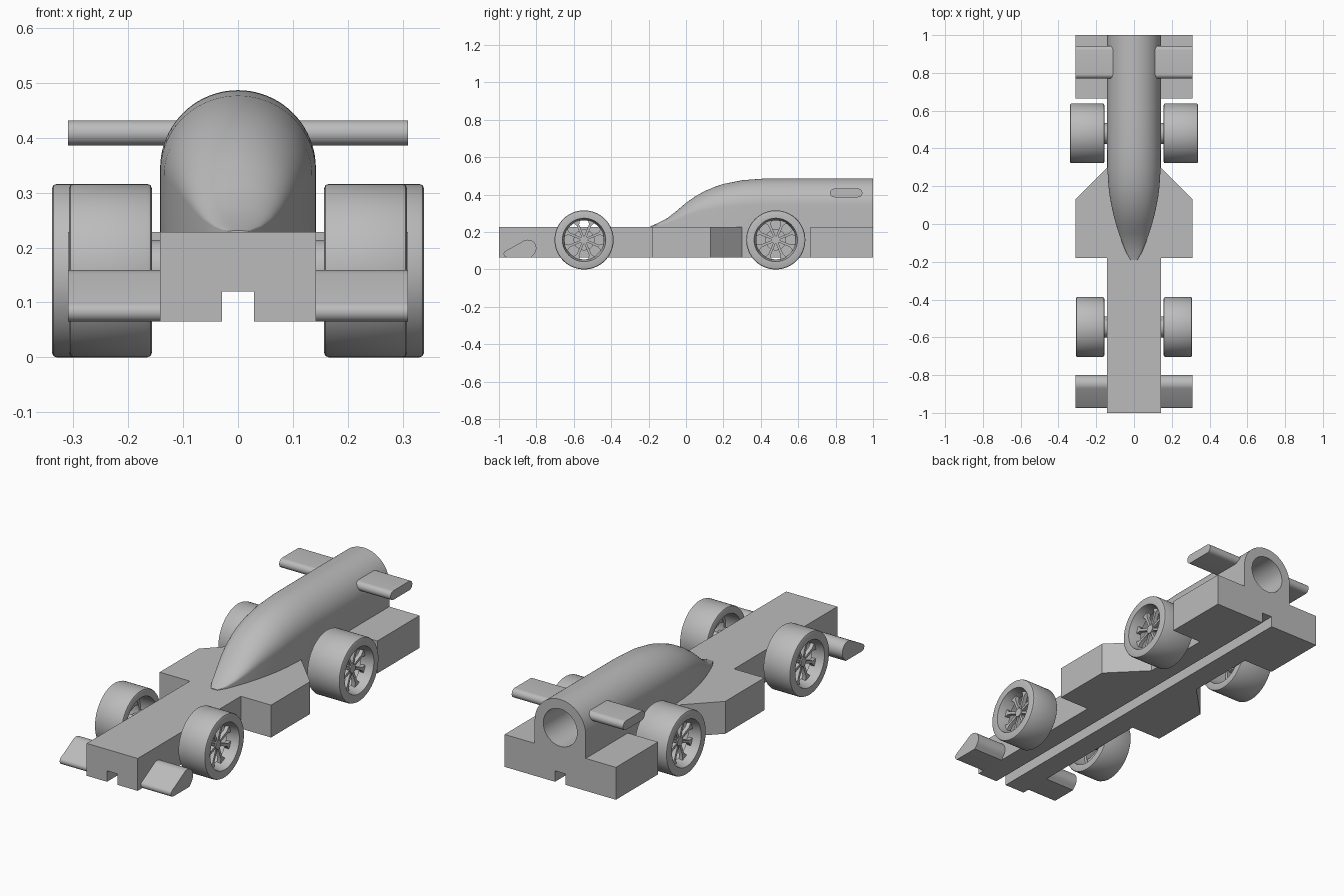
import bpy, bmesh
from math import sin, cos, pi, radians
from mathutils import Matrix, Vector

old = bpy.data.objects.get("Cube")
if old:
    bpy.data.objects.remove(old)

grey = bpy.data.materials.new("plain grey")
grey.use_nodes = True
grey.diffuse_color = (0.5, 0.5, 0.5, 1)
grey.node_tree.nodes["Principled BSDF"].inputs["Base Color"].default_value = (0.5, 0.5, 0.5, 1)

BOTTOM, DECK = 0.065, 0.228
HALF, WIDE = 0.142, 0.31
WHEEL_R = 0.158
BORE_Z = 0.345


def finish(name, bm, smooth=False):
    bmesh.ops.recalc_face_normals(bm, faces=bm.faces[:])
    mesh = bpy.data.meshes.new(name)
    bm.to_mesh(mesh)
    bm.free()
    mesh.materials.append(grey)
    ob = bpy.data.objects.new(name, mesh)
    bpy.context.collection.objects.link(ob)
    if smooth:
        smooth_object(ob)
    return ob


def activate(ob):
    bpy.ops.object.select_all(action='DESELECT')
    ob.select_set(True)
    bpy.context.view_layer.objects.active = ob


def smooth_object(ob):
    activate(ob)
    bpy.ops.object.shade_smooth_by_angle(angle=radians(30))


def prism(bm, points, offset):
    """Extrude a closed outline of 3D points along an offset."""
    face = bm.faces.new([bm.verts.new(p) for p in points])
    top = bmesh.ops.extrude_face_region(bm, geom=[face])["geom"]
    bmesh.ops.translate(bm, vec=offset, verts=[v for v in top if isinstance(v, bmesh.types.BMVert)])


def loft(bm, rings, cap=True, closed=False):
    """Skin a list of equal closed rings."""
    rows = [[bm.verts.new(p) for p in ring] for ring in rings]
    pairs = list(zip(rows, rows[1:]))
    if closed:
        pairs.append((rows[-1], rows[0]))
    for a, b in pairs:
        for i in range(len(a)):
            j = (i + 1) % len(a)
            bm.faces.new((a[i], a[j], b[j], b[i]))
    if cap:
        bm.faces.new(rows[0])
        bm.faces.new(rows[-1])


def circle_x(x, r, y, z, n=64):
    return [(x, y + r * cos(2 * pi * i / n), z + r * sin(2 * pi * i / n)) for i in range(n)]


def cut(ob, cutter):
    cutter.hide_render = True
    mod = ob.modifiers.new("cut", 'BOOLEAN')
    mod.operation = 'DIFFERENCE'
    mod.solver = 'EXACT'
    mod.object = cutter
    activate(ob)
    bpy.ops.object.modifier_apply(modifier=mod.name)
    bpy.data.objects.remove(cutter)


# Chassis plank with side pods and a slot along the underside
half_plan = [(HALF, -1), (HALF, -0.18), (WIDE, -0.18), (WIDE, 0.13),
             (HALF, 0.30), (HALF, 0.665), (WIDE, 0.665), (WIDE, 1)]
plan = half_plan + [(-x, y) for x, y in reversed(half_plan)]
bm = bmesh.new()
prism(bm, [(x, y, BOTTOM) for x, y in plan], (0, 0, DECK - BOTTOM))
chassis = finish("chassis", bm)
bm = bmesh.new()
bmesh.ops.create_cube(bm, size=1, matrix=Matrix.Translation((0, 0, 0.07)) @ Matrix.Diagonal((0.058, 2.2, 0.1, 1)))
cut(chassis, finish("slot_cutter", bm))

# Rounded engine cover: stations of (y, half width, height above deck)
stations = [(-0.19, 0.018, 0.003), (-0.15, 0.042, 0.02), (-0.1, 0.062, 0.046), (-0.05, 0.08, 0.085),
            (0, 0.096, 0.128), (0.05, 0.109, 0.163), (0.1, 0.12, 0.191), (0.15, 0.129, 0.212),
            (0.2, 0.135, 0.229), (0.3, 0.1415, 0.249), (0.42, HALF, 0.258), (0.6, HALF, 0.259), (1, HALF, 0.259)]
rings = []
for y, w, h in stations:
    ring = [(w, y, DECK - 0.01)]
    ring += [(w * cos(pi * i / 40), y, DECK + h * (0.45 + 0.55 * sin(pi * i / 40))) for i in range(41)]
    rings.append(ring + [(-w, y, DECK - 0.01)])
bm = bmesh.new()
loft(bm, rings)
cover = finish("engine_cover", bm)

# Round bore in the back of the cover
bm = bmesh.new()
bmesh.ops.create_cone(bm, cap_ends=True, segments=64, radius1=0.094, radius2=0.094, depth=1,
                      matrix=Matrix.Translation((0, 1, BORE_Z)) @ Matrix.Rotation(pi / 2, 4, 'X'))
cut(cover, finish("bore_cutter", bm))
smooth_object(cover)


def arc(cy, cz, r, start, end, n=16):
    """Points of an arc in the side plane, angles in degrees."""
    angles = [radians(start + (end - start) * i / n) for i in range(n + 1)]
    return [(cy + r * cos(a), cz + r * sin(a)) for a in angles]


# Front and rear wings
front_profile = arc(-0.957, 0.083, 0.018, 270, 128, 10) + arc(-0.846, 0.113, 0.046, 128, -50) + [(-0.828, BOTTOM)]
rear_profile = arc(0.793, 0.409, 0.023, 270, 90) + arc(0.92, 0.409, 0.023, 90, -90)
for side, word in ((1, "left"), (-1, "right")):
    for name, profile, inner in (("front_wing", front_profile, 0.135), ("rear_wing", rear_profile, 0.11)):
        bm = bmesh.new()
        prism(bm, [(side * inner, y, z) for y, z in profile], (side * (WIDE - inner), 0, 0))
        finish(f"{word}_{name}", bm, True)


def wheel(word, end, side, y, inner, outer):
    # Hollow tyre and rim turned from one closed profile
    b = 0.008
    profile = [(inner, WHEEL_R - b), (inner + b * 0.3, WHEEL_R - b * 0.3), (inner + b, WHEEL_R),
               (outer - b, WHEEL_R), (outer - b * 0.3, WHEEL_R - b * 0.3), (outer, WHEEL_R - b),
               (outer, 0.116), (outer - 0.035, 0.108), (outer - 0.065, 0.104),
               (outer - 0.065, 0.118), (inner, 0.122)]
    bm = bmesh.new()
    loft(bm, [circle_x(side * x, r, y, WHEEL_R) for x, r in profile], cap=False, closed=True)
    finish(f"{word}_{end}_tyre", bm, True)

    # Eight spokes widening at the rim, around a small hub
    bm = bmesh.new()
    x0, x1 = outer - 0.06, outer - 0.04
    outline = [(0.01, -0.006), (0.085, -0.007), (0.108, -0.02), (0.108, 0.02), (0.085, 0.007), (0.01, 0.006)]
    for k in range(8):
        turn = Matrix.Rotation(pi * (k + 0.5) / 4, 3, 'X')
        pts = [turn @ Vector((0, r, t)) + Vector((side * x0, y, WHEEL_R)) for r, t in outline]
        prism(bm, pts, (side * (x1 - x0), 0, 0))
    loft(bm, [circle_x(side * x, 0.022, y, WHEEL_R, 32) for x in (x0 - 0.01, x1 + 0.005)])
    finish(f"{word}_{end}_spokes", bm, True)

    # Stepped axle stub
    steps = [(0.13, 0.056), (inner + 0.01, 0.056), (inner + 0.01, 0.02), (x0, 0.02)]
    bm = bmesh.new()
    loft(bm, [circle_x(side * x, r, y, WHEEL_R, 48) for x, r in steps])
    finish(f"{word}_{end}_axle", bm, True)


for side, word in ((1, "left"), (-1, "right")):
    wheel(word, "front", side, -0.545, 0.157, 0.308)
    wheel(word, "rear", side, 0.48, 0.157, 0.339)
